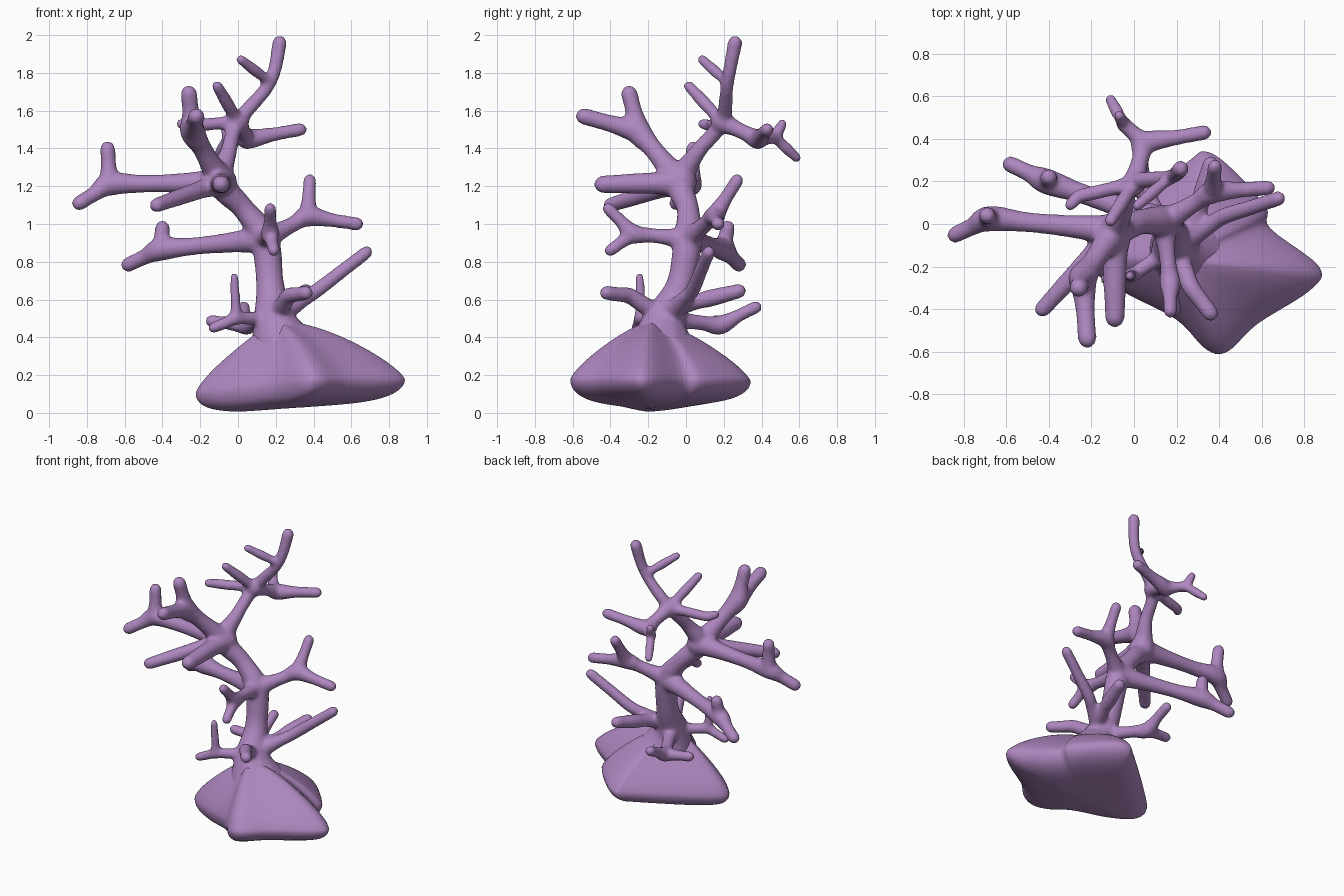
import bpy, bmesh, math
from mathutils import Vector

if "Cube" in bpy.data.objects:
    bpy.data.objects.remove(bpy.data.objects["Cube"])

mat = bpy.data.materials.new("coral_purple")
mat.diffuse_color = (0.42, 0.24, 0.52, 1)
mat.use_nodes = True
mat.node_tree.nodes["Principled BSDF"].inputs["Base Color"].default_value = mat.diffuse_color


def spline(pts, steps, closed=False):
    """Smooth Catmull-Rom curve through vectors."""
    n, out = len(pts), []
    for i in range(n if closed else n - 1):
        p, q, r, w = [pts[(i + k) % n if closed else min(max(i + k, 0), n - 1)] for k in (-1, 0, 1, 2)]
        for t in [s / steps for s in range(steps)]:
            out.append(0.5 * (2*q + (r - p)*t + (2*p - 5*q + 4*r - w)*t*t + (3*q - p - 3*r + w)*t**3))
    return out if closed else out + [pts[-1]]


def skin(bm, rings):
    """Faces between neighbouring rings, with both ends closed."""
    n = len(rings[0])
    for a, b in zip(rings, rings[1:]):
        for k in range(n):
            bm.faces.new((a[k], a[(k+1) % n], b[(k+1) % n], b[k]))
    bm.faces.new(rings[0][::-1])
    bm.faces.new(rings[-1])


def tube(bm, points, radii, sides=14):
    """Round-ended tube through the points."""
    path = spline([Vector((*p, r)) for p, r in zip(points, radii)], 6)
    st = [(v.to_3d(), v[3] + .002) for v in path]
    (a, ra), (b, rb) = st[0], st[-1]
    da, db = (a - st[1][0]).normalized(), (b - st[-2][0]).normalized()
    caps = [math.radians(d) for d in (28, 55, 80)]
    st = [(a + da * ra * math.sin(t), ra * math.cos(t)) for t in caps[::-1]] + st
    st += [(b + db * rb * math.sin(t), rb * math.cos(t)) for t in caps]
    side, rings = db.orthogonal(), []
    for i, (c, r) in enumerate(st):
        d = (st[min(i + 1, len(st) - 1)][0] - st[max(i - 1, 0)][0]).normalized()
        side = (side - d * side.dot(d)).normalized()
        up = d.cross(side)
        turn = [k * math.tau / sides for k in range(sides)]
        rings.append([bm.verts.new(c + r * (side * math.cos(t) + up * math.sin(t))) for t in turn])
    skin(bm, rings)


def limb(node, r, elbow, *tips, flare=1.6):
    """Stem flaring out of a node to an elbow, then one or more tapering tips."""
    node, tips = Vector(node), [Vector(t) for t in tips]
    e = Vector(elbow) if elbow else node.lerp(tips[0], .7)
    knot = r * (1.3 if len(tips) > 1 else .95)
    for i, tip in enumerate(tips):
        pts, rad = [e, e.lerp(tip, .5), tip], [knot, r * .88, r * .85]
        if i == 0:
            pts = [node, node.lerp(e, .35), node.lerp(e, .7)] + pts
            rad = [r * flare, r * (1 + flare) / 2.3, r] + rad
        tube(bm, pts, rad)


def finish(name, bm):
    bmesh.ops.recalc_face_normals(bm, faces=bm.faces)
    me = bpy.data.meshes.new(name)
    bm.to_mesh(me)
    bm.free()
    me.materials.append(mat)
    for p in me.polygons:
        p.use_smooth = True
    ob = bpy.data.objects.new(name, me)
    bpy.context.collection.objects.link(ob)
    return ob


bm = bmesh.new()
# trunk through the nodes where limbs spring
root, low, waist = (.24, -.13, .34), (.19, -.11, .5), (.17, -.03, .68)
mid, high, top = (.14, .01, .92), (-.09, -.03, 1.22), (0, .19, 1.54)
crown, tip = (.17, .22, 1.75), (.22, .26, 1.96)
tube(bm, [root, low, waist, mid, (.03, .01, 1.08), high, (-.05, .06, 1.38), top, crown, tip],
     [.19, .11, .073, .075, .058, .07, .043, .04, .034, .038])

# thin twigs near the top
limb(crown, .03, None, (.015, .085, 1.87), flare=1.1)
limb(top, .034, None, (-.11, .015, 1.73), flare=1.2)
limb(top, .033, (-.26, .13, 1.52), (-.3, .09, 1.53), flare=1.3)
# rear right limb with a twiggy end
twig = (-.05, .47, 1.46)
limb(top, .041, (.05, .38, 1.45), (.33, .43, 1.5), twig, flare=1.4)
limb(twig, .03, None, (-.11, .585, 1.35), flare=1.1)
limb(twig, .03, None, (-.07, .51, 1.53), flare=1.1)

# limbs of the high node: front fork, front, lower left, long left
limb(high, .051, (-.24, -.25, 1.49), (-.26, -.3, 1.69), (-.22, -.54, 1.57))
limb(high, .054, None, (-.09, -.44, 1.21))
limb(high, .045, None, (-.43, -.4, 1.1))
limb(high, .046, (-.68, .025, 1.21), (-.84, -.05, 1.11), (-.69, .04, 1.4))

# limbs of the mid node: rear left, right, front
limb(mid, .046, (-.41, .2, .865), (-.58, .28, .785), (-.4, .22, .98))
limb(mid, .041, (.37, .15, 1.04), (.63, .17, 1), (.38, .27, 1.23), flare=1.7)
limb(mid, .038, (.17, -.28, .95), (.17, -.41, 1.08), (.19, -.4, .86), flare=1.7)

# limbs of the low node: right, rear right, front, small front left, small rear
limb(low, .04, (.42, .035, .65), (.68, .12, .85), flare=2)
limb((.28, -.02, .57), .045, None, (.36, .28, .645), flare=1.1)
limb(low, .044, (.27, -.3, .62), (.36, -.42, .635))
limb(low, .034, (-.01, -.24, .5), (-.13, -.26, .45))
limb((-.01, -.24, .5), .026, None, (-.02, -.245, .72), flare=1.4)
limb(low, .039, (.04, .18, .465), (.03, .37, .56), (-.14, .16, .485))
coral = finish("coral_branches", bm)

# fuse the limbs and soften the joints
fuse = coral.modifiers.new("fuse", 'REMESH')
fuse.mode = 'VOXEL'
fuse.voxel_size = 0.011
fuse.use_smooth_shade = True
soft = coral.modifiers.new("soften", 'SMOOTH')
soft.factor = 0.5
soft.iterations = 14

# rock base: lobed outline swept up a dome and down to an undercut underside
corners = [(.87, -.2), (.83, -.31), (.58, -.47), (.44, -.6), (.34, -.59), (.2, -.45), (-.03, -.33), (-.17, -.24),
           (-.22, -.14), (-.08, .01), (.25, .29), (.34, .34), (.46, .26), (.62, .08), (.64, -.02)]
outline = spline([Vector(c) for c in corners], 5, True)
centre, peak = Vector((.21, -.17)), .49
bm = bmesh.new()
rings = []
for j in range(1, 30):
    a = math.pi * j / 30
    s = math.sin(a)
    ring = []
    for o in outline:
        p = centre.lerp(o, s)
        edge = min(max(.125 + .12 * o.x, .1), .175)
        floor = .005 + .07 * max(p.x, 0) + .08 * abs(p.y + .2)
        if a <= math.pi / 2:
            z = edge - (edge - floor) * math.sqrt(1 - s ** 6)
        else:
            bulge = 1.2 + .55 * max(o.x, 0)
            z = edge + (peak - edge) * (.88 * (1 - s ** bulge) + .12 * math.sqrt(1 - s ** 8))
        ring.append(bm.verts.new((p.x, p.y, z)))
    rings.append(ring)
skin(bm, rings)
finish("rock_base", bm)
